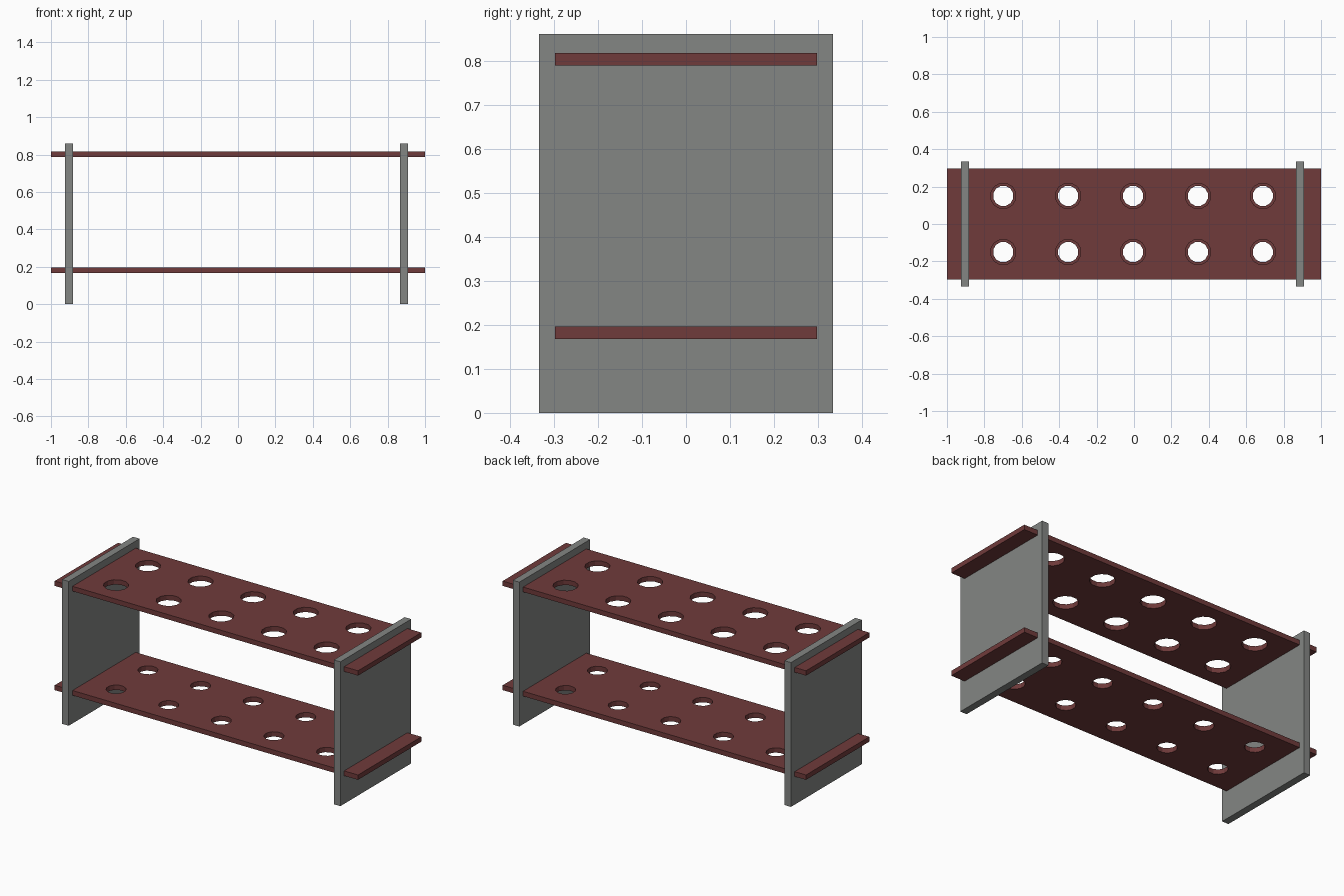
import bpy, bmesh, math

if "Cube" in bpy.data.objects:
    bpy.data.objects.remove(bpy.data.objects["Cube"])


def material(name, rgb):
    m = bpy.data.materials.new(name)
    m.diffuse_color = (*rgb, 1)
    m.use_nodes = True
    m.node_tree.nodes["Principled BSDF"].inputs["Base Color"].default_value = m.diffuse_color
    return m


RED = material("dark_red", (0.160, 0.043, 0.043))
GREY = material("grey", (0.230, 0.237, 0.230))


def finish(name, bm, mat):
    mesh = bpy.data.meshes.new(name)
    bm.to_mesh(mesh)
    bm.free()
    mesh.materials.append(mat)
    mesh.shade_flat()
    obj = bpy.data.objects.new(name, mesh)
    bpy.context.collection.objects.link(obj)
    return obj


def side_panel(name, x):
    bm = bmesh.new()
    bmesh.ops.create_cube(bm, size=1)
    bmesh.ops.scale(bm, vec=(0.043, 0.667, 0.86), verts=bm.verts)
    bmesh.ops.translate(bm, vec=(x, 0, 0.43), verts=bm.verts)
    finish(name, bm, GREY)


def shelf(name, z, radius, sides=12):
    # Filled outline with round holes, extruded to the board thickness
    loops = [[(-1, -0.298), (1, -0.298), (1, 0.298), (-1, 0.298)]]
    for i in range(5):
        for y in (-0.15, 0.15):
            cx = -0.005 + (i - 2) * 0.347
            loops.append([(cx + radius * math.cos((k + 0.5) * math.tau / sides),
                           y + radius * math.sin((k + 0.5) * math.tau / sides))
                          for k in range(sides)])
    curve = bpy.data.curves.new(name + "_outline", 'CURVE')
    curve.dimensions = '2D'
    curve.fill_mode = 'BOTH'
    curve.extrude = 0.0145
    for loop in loops:
        s = curve.splines.new('POLY')
        s.points.add(len(loop) - 1)
        for p, (x, y) in zip(s.points, loop):
            p.co = (x, y, 0, 1)
        s.use_cyclic_u = True
    helper = bpy.data.objects.new(name + "_outline", curve)
    bpy.context.collection.objects.link(helper)
    bpy.context.view_layer.update()
    graph = bpy.context.evaluated_depsgraph_get()
    temp = bpy.data.meshes.new_from_object(helper.evaluated_get(graph))
    bm = bmesh.new()
    bm.from_mesh(temp)
    bpy.data.objects.remove(helper)
    bpy.data.curves.remove(curve)
    bpy.data.meshes.remove(temp)
    bmesh.ops.remove_doubles(bm, verts=bm.verts, dist=1e-4)
    bmesh.ops.recalc_face_normals(bm, faces=bm.faces)
    for f in bm.faces:
        f.material_index = 0
    bmesh.ops.translate(bm, vec=(0, 0, z), verts=bm.verts)
    finish(name, bm, RED)


# Upright end panels
side_panel("left_panel", -0.904)
side_panel("right_panel", 0.887)

# Perforated boards: wide holes above, narrower holes below
shelf("upper_shelf", 0.803, 0.069)
shelf("lower_shelf", 0.182, 0.055)
